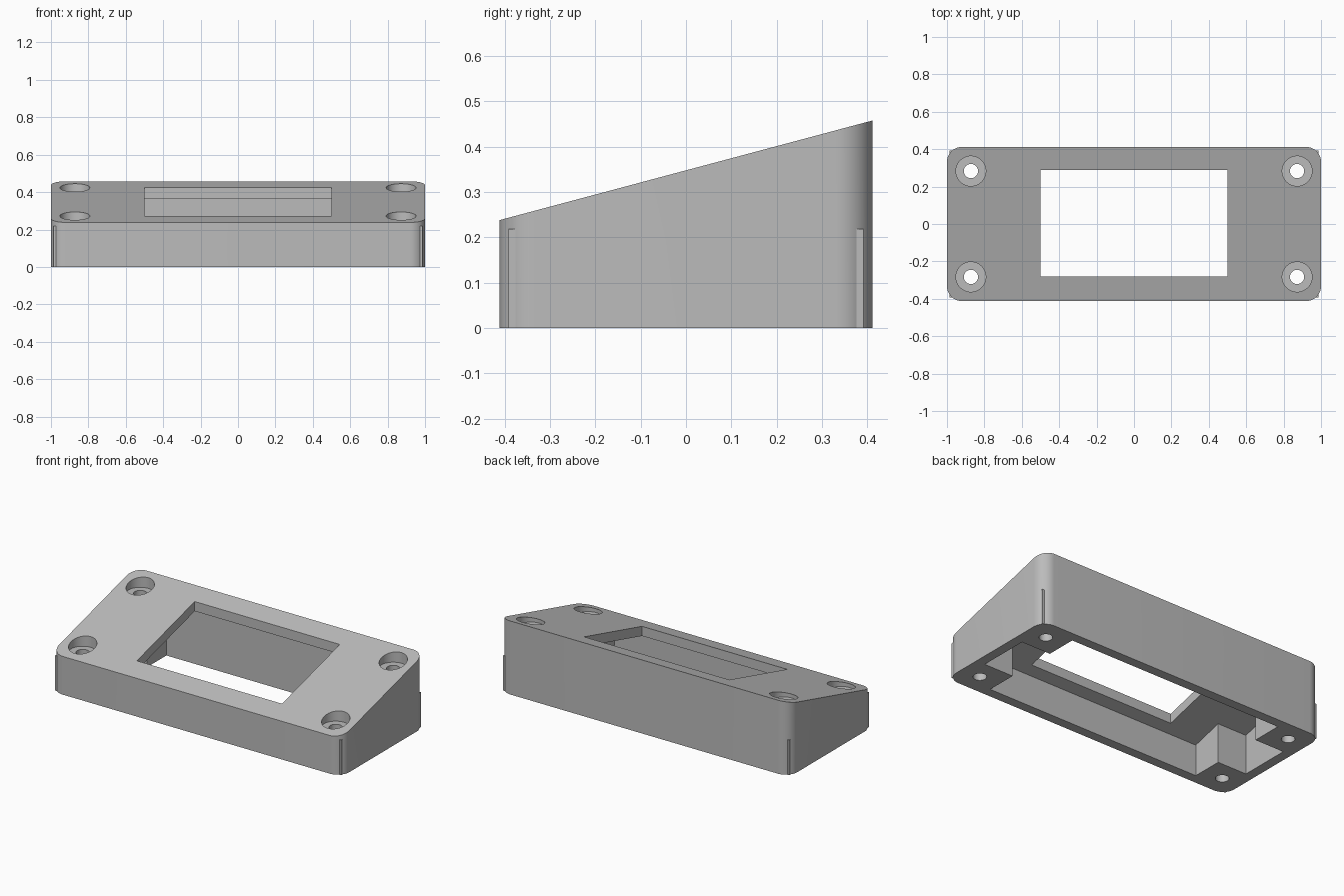
import bpy, bmesh, math

if "Cube" in bpy.data.objects:
    bpy.data.objects.remove(bpy.data.objects["Cube"], do_unlink=True)

HX, HY, R = 1.0, 0.412, 0.08       # half sizes and corner radius
MID, SLOPE = 0.348, 0.267          # sloped top: z = MID + SLOPE * y
ROOF, WALL = 0.06, 0.06
POST_X, POST_Y = 0.74, 0.16        # inner faces of the corner posts
HOLE_X, HOLE_Y = 0.872, 0.283

grey = bpy.data.materials.new("light_grey")
grey.use_nodes = True
grey.diffuse_color = (0.5, 0.5, 0.5, 1)
grey.node_tree.nodes["Principled BSDF"].inputs["Base Color"].default_value = (0.5, 0.5, 0.5, 1)


def top_z(y):
    return MID + SLOPE * y


def prism(name, outline, low, high):
    """Extrude an xy outline; low and high give z as functions of y."""
    bm = bmesh.new()
    bottom = [bm.verts.new((x, y, low(y))) for x, y in outline]
    top = [bm.verts.new((x, y, high(y))) for x, y in outline]
    bm.faces.new(bottom[::-1])
    bm.faces.new(top)
    n = len(outline)
    for i in range(n):
        j = (i + 1) % n
        bm.faces.new((bottom[i], bottom[j], top[j], top[i]))
    bmesh.ops.recalc_face_normals(bm, faces=bm.faces)
    mesh = bpy.data.meshes.new(name)
    bm.to_mesh(mesh)
    bm.free()
    ob = bpy.data.objects.new(name, mesh)
    bpy.context.collection.objects.link(ob)
    mesh.materials.append(grey)
    return ob


def rect(x0, x1, y0, y1):
    return [(x0, y0), (x1, y0), (x1, y1), (x0, y1)]


def arc(cx, cy, r, start, sweep, steps):
    angles = [start + sweep * i / steps for i in range(steps + 1)]
    return [(cx + r * math.cos(a), cy + r * math.sin(a)) for a in angles]


def boolean(target, tool, operation):
    mod = target.modifiers.new(tool.name, "BOOLEAN")
    mod.operation, mod.solver, mod.object = operation, "EXACT", tool
    bpy.context.view_layer.objects.active = target
    bpy.ops.object.modifier_apply(modifier=mod.name)
    bpy.data.objects.remove(tool, do_unlink=True)


# Wedge shell with rounded vertical corners
quarter = math.pi / 2
outline = []
for i, (sx, sy) in enumerate([(1, 1), (-1, 1), (-1, -1), (1, -1)]):
    outline += arc(sx * (HX - R), sy * (HY - R), R, i * quarter, quarter, 12)
body = prism("sloped_housing", outline, lambda y: 0, top_z)

# Underside cavity, notched to leave four corner posts
cx, cy = HX - WALL, HY - WALL
corner = [(cx, POST_Y), (POST_X, POST_Y), (POST_X, cy)]
cavity = (corner + [(-x, y) for x, y in corner[::-1]]
          + [(-x, -y) for x, y in corner] + [(x, -y) for x, y in corner[::-1]])
boolean(body, prism("cavity", cavity, lambda y: -0.1, lambda y: top_z(y) - ROOF), "DIFFERENCE")

# Display window through the roof
boolean(body, prism("window", rect(-0.5, 0.5, -0.281, 0.288), lambda y: 0.12, lambda y: 0.6), "DIFFERENCE")

for sx in (-1, 1):
    for sy in (-1, 1):
        # Post edge showing through the rounded corner
        x0, x1 = sorted((sx * 0.86, sx * 0.986))
        y0, y1 = sorted((sy * 0.37, sy * 0.392))
        boolean(body, prism("post_edge", rect(x0, x1, y0, y1), lambda y: 0, lambda y: 0.218), "UNION")
        # Counterbored screw hole
        x, y = sx * HOLE_X, sy * HOLE_Y
        floor = top_z(y) - 0.045
        for name, r, z in (("counterbore", 0.08, floor), ("screw_hole", 0.038, -0.1)):
            ring = arc(x, y, r, 0, math.tau, 40)[:-1]
            boolean(body, prism(name, ring, lambda _, z=z: z, lambda _: 0.6), "DIFFERENCE")

body.select_set(True)
bpy.context.view_layer.objects.active = body
bpy.ops.object.shade_smooth_by_angle(angle=math.radians(30))
